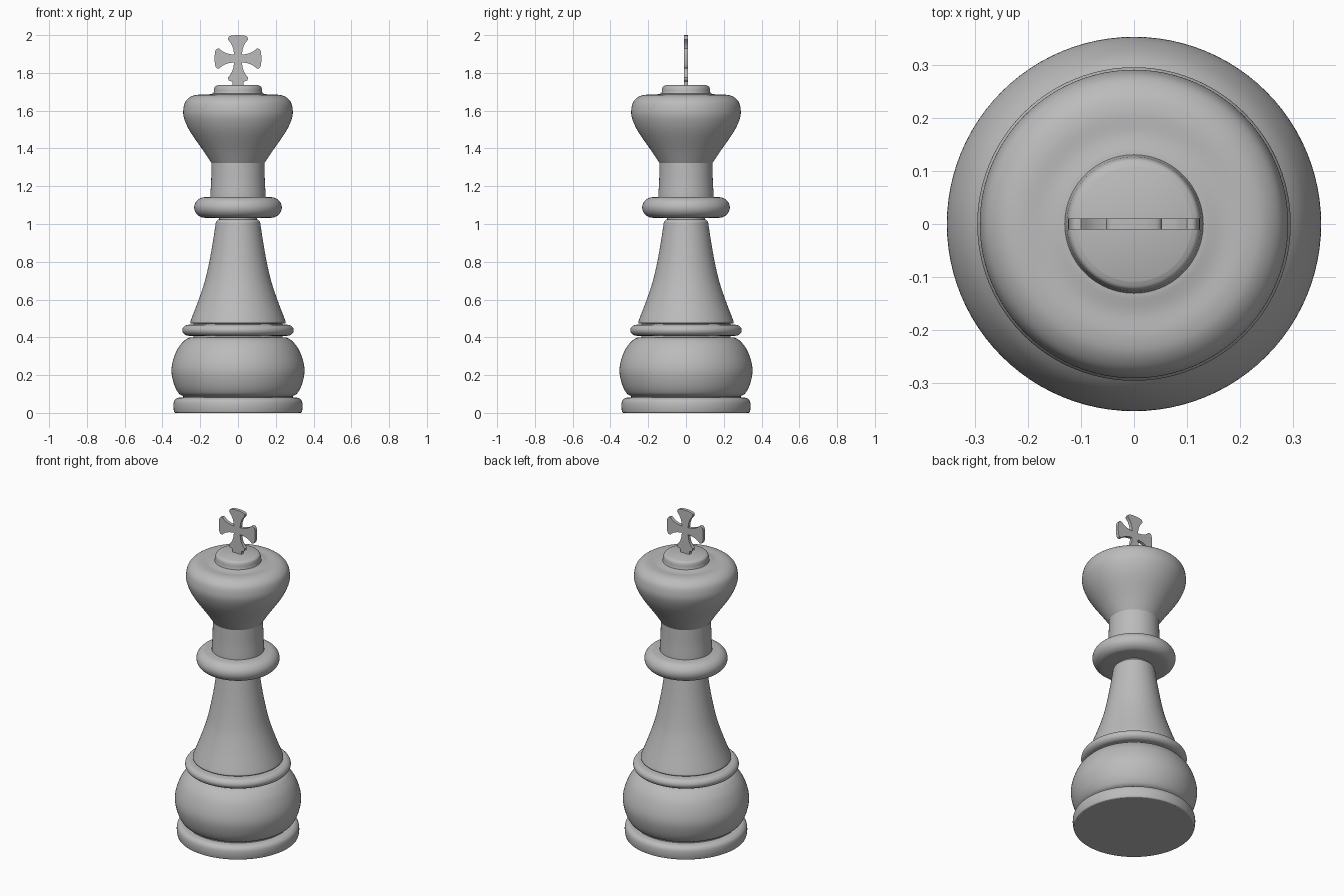
import bpy, bmesh, math
from mathutils import Vector, Matrix

cube = bpy.data.objects.get("Cube")
if cube:
    bpy.data.objects.remove(cube, do_unlink=True)

grey = bpy.data.materials.new("plain grey")
grey.use_nodes = True
GREY = (0.5, 0.5, 0.5, 1)
grey.diffuse_color = GREY
grey.node_tree.nodes["Principled BSDF"].inputs["Base Color"].default_value = GREY


def finish(name, bm):
    bmesh.ops.remove_doubles(bm, verts=bm.verts, dist=1e-5)
    bmesh.ops.recalc_face_normals(bm, faces=bm.faces)
    mesh = bpy.data.meshes.new(name)
    bm.to_mesh(mesh)
    bm.free()
    mesh.materials.append(grey)
    obj = bpy.data.objects.new(name, mesh)
    bpy.context.collection.objects.link(obj)
    bpy.ops.object.select_all(action="DESELECT")
    obj.select_set(True)
    bpy.context.view_layer.objects.active = obj
    bpy.ops.object.shade_smooth_by_angle(angle=math.radians(35))
    return obj


def spline(points, steps=6):
    """Smooth curve through all the points."""
    p = [Vector(q) for q in points]
    p = [2 * p[0] - p[1]] + p + [2 * p[-1] - p[-2]]
    out = []
    for a, b, c, d in zip(p, p[1:], p[2:], p[3:]):
        for i in range(steps):
            t = i / steps
            out.append(0.5 * (2 * b + (c - a) * t + (2 * a - 5 * b + 4 * c - d) * t * t
                              + (3 * b - a - 3 * c + d) * t ** 3))
    return out + [p[-2]]


def lathe(name, points, segments=96):
    """Spin a smooth (radius, height) profile and close it at both ends."""
    curve = spline(points)
    path = [Vector((0, curve[0].y))] + curve + [Vector((0, curve[-1].y))]
    bm = bmesh.new()
    verts = [bm.verts.new((q.x, 0, q.y)) for q in path]
    edges = [bm.edges.new(pair) for pair in zip(verts, verts[1:])]
    bmesh.ops.spin(bm, geom=verts + edges, cent=(0, 0, 0), axis=(0, 0, 1),
                   angle=math.tau, steps=segments, use_merge=True)
    return finish(name, bm)


def rounded_ring(name, radius, bottom, top, bulge):
    """Disc with a half-ellipse rim."""
    mid, half = (top + bottom) / 2, (top - bottom) / 2
    angles = [math.pi * (i / 8 - 0.5) for i in range(9)]
    return lathe(name, [(radius - bulge + bulge * math.cos(a), mid + half * math.sin(a))
                        for a in angles])


# Base
lathe("foot_ring", [(0.332, 0), (0.338, 0.006), (0.342, 0.035), (0.338, 0.062),
                    (0.322, 0.078), (0.30, 0.082)])
lathe("base_groove", [(0.29, 0.07), (0.29, 0.10)])
lathe("base_bulb", [(0.29, 0.088), (0.315, 0.105), (0.338, 0.15), (0.352, 0.215),
                    (0.345, 0.275), (0.319, 0.34), (0.285, 0.382), (0.258, 0.398), (0.24, 0.40)])
lathe("ring_groove", [(0.235, 0.39), (0.235, 0.48)])
rounded_ring("base_ring", 0.295, 0.408, 0.467, 0.035)

# Tapered stem
lathe("stem", [(0.245, 0.472), (0.252, 0.478), (0.246, 0.50), (0.208, 0.60), (0.175, 0.70),
               (0.152, 0.80), (0.134, 0.90), (0.12, 0.99), (0.116, 1.012), (0.104, 1.025)])
lathe("stem_top", [(0.10, 1.01), (0.10, 1.05)])

# Collar and neck
rounded_ring("collar", 0.232, 1.032, 1.143, 0.062)
lathe("neck", [(0.147, 1.13), (0.146, 1.16), (0.142, 1.23), (0.14, 1.325)])

# Flared head
lathe("head", [(0.135, 1.315), (0.147, 1.333), (0.185, 1.39), (0.24, 1.468), (0.27, 1.52),
               (0.288, 1.57), (0.289, 1.61), (0.278, 1.648), (0.25, 1.674), (0.215, 1.684),
               (0.17, 1.684), (0.135, 1.69)])
lathe("head_cap", [(0.133, 1.68), (0.128, 1.70), (0.126, 1.715), (0.121, 1.728),
                   (0.108, 1.735)])

# Cross finial: one flared arm outline repeated four times
CENTRE, THICK = 1.876, 0.02
side = spline([(0.021, 0.021), (0.025, 0.050), (0.036, 0.078), (0.053, 0.100)], 5)
end = spline([(0.053, 0.100), (0.049, 0.115), (0.030, 0.122), (0, 0.124)], 4)[1:]
half = side + end
arm = [Vector((-q.x, q.y)) for q in half] + list(reversed(half))[1:-1]
outline = []
for k in range(4):
    turn = Matrix.Rotation(-k * math.pi / 2, 2)
    outline += [turn @ q for q in arm]
bm = bmesh.new()
face = bm.faces.new([bm.verts.new((q.x, -THICK / 2, q.y + CENTRE)) for q in outline])
extruded = bmesh.ops.extrude_face_region(bm, geom=[face])["geom"]
bmesh.ops.translate(bm, vec=(0, THICK, 0),
                    verts=[g for g in extruded if isinstance(g, bmesh.types.BMVert)])
finish("cross", bm)

# Small foot under the cross
bm = bmesh.new()
bmesh.ops.create_cube(bm, size=1, matrix=Matrix.Translation((0, 0, 1.745))
                      @ Matrix.Diagonal((0.06, THICK, 0.03, 1)))
finish("cross_foot", bm)
